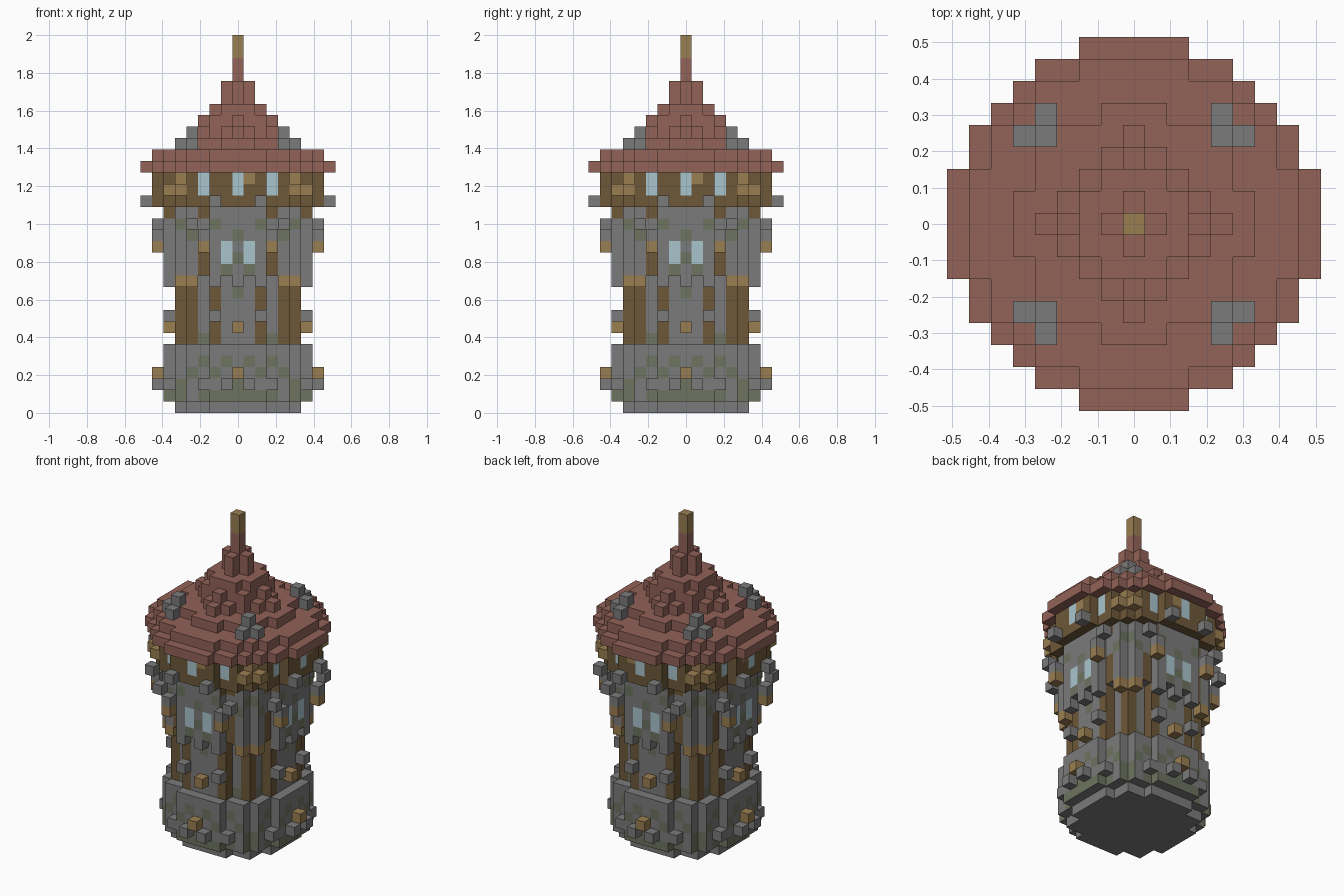
import bpy
import bmesh
from mathutils import Vector

UNIT = 2 / 33          # edge of one block
REACH = range(-8, 9)

if "Cube" in bpy.data.objects:
    bpy.data.objects.remove(bpy.data.objects["Cube"])


def srgb(*rgb):
    return tuple(((c / 255 + 0.055) / 1.055) ** 2.4 for c in rgb) + (1,)


PALETTE = {
    "stone": srgb(122, 123, 122),
    "moss": srgb(109, 115, 96),
    "dark_wood": srgb(109, 88, 56),
    "light_wood": srgb(154, 126, 82),
    "roof_tile": srgb(146, 98, 88),
    "glass": srgb(168, 197, 205),
}
NAMES = list(PALETTE)
MATERIALS = []
for name, colour in PALETTE.items():
    mat = bpy.data.materials.new(name)
    mat.use_nodes = True
    mat.diffuse_color = colour
    bsdf = mat.node_tree.nodes["Principled BSDF"]
    bsdf.inputs["Base Color"].default_value = colour
    bsdf.inputs["Roughness"].default_value = 0.9
    MATERIALS.append(mat)

parts = {}             # part name -> {block: colour}


def put(part, block, colour):
    """Place one block, replacing whatever stood there."""
    for blocks in parts.values():
        blocks.pop(block, None)
    parts.setdefault(part, {})[block] = colour


def disc(part, layers, radius, colour):
    """Round layers of blocks."""
    for z in layers:
        for x in REACH:
            for y in REACH:
                if x * x + y * y <= (radius + 0.4) ** 2:
                    put(part, (x, y, z), colour)


def studs(part, layers, out, along, colour):
    """The same block repeated on all four sides, mirrored."""
    for z in layers:
        for t in along:
            for a in (-out, out):
                for b in (-t, t):
                    put(part, (a, b, z), colour)
                    put(part, (b, a, z), colour)


# Stone foot and base with corner piers
disc("foot", [0], 5, "stone")
studs("foot", [0], 4, (4,), "stone")
disc("base", range(1, 6), 6, "stone")
studs("base", range(1, 6), 5, (4,), "stone")
studs("base_studs", [2], 7, (1,), "stone")
studs("base_studs", [2], 6, (3,), "stone")
studs("base_lugs", [3], 7, (0,), "light_wood")

# Narrow shaft with timber corner posts and their capitals
disc("shaft", range(6, 12), 5, "shaft")
studs("shaft", range(6, 11), 4, (4,), "shaft")
studs("post_capitals", [11], 5, (4,), "light_wood")
studs("post_capitals", [11], 4, (4,), "light_wood")
studs("shaft_lugs", [7], 6, (0,), "light_wood")
studs("shaft_studs", [8], 6, (2,), "stone")
studs("shaft_corbels", [11], 6, (0, 2), "stone")

# Wider window storey with stone corners and corbels
disc("window_storey", range(12, 18), 6, "wall")
studs("window_storey", range(12, 18), 5, (4,), "wall")
studs("window_lugs", [14], 7, (3,), "light_wood")
studs("window_studs", [15], 7, (3,), "stone")
studs("corner_corbels", [16], 7, (4,), "stone")

# Timber gallery under the eaves
disc("gallery", range(18, 21), 7, "gallery")
studs("gallery_studs", [18], 8, (2,), "stone")
studs("gallery_braces", [19], 6, (5,), "light_wood")
studs("gallery_braces", [20], 5, (5,), "light_wood")

# Stepped roof
for z, radius in zip(range(21, 29), (8, 7, 4.8, 3, 2.5, 2, 1, 1)):
    disc("roof", [z], radius, "roof_tile")
studs("roof_ridges", [24], 4, (0,), "roof_tile")
studs("roof_ridges", [25], 3, (0,), "roof_tile")
studs("roof_stones", [23], 5, (4,), "stone")
studs("roof_stones", [23, 24], 4, (4,), "stone")
disc("spire", [29, 30], 0, "roof_tile")
disc("spire_tip", [31, 32], 0, "light_wood")

# Moss patches: layer -> distances from the middle of a side
MOSS = {1: (0, 1, 2, 3, 5, 6), 2: (0, 1, 5), 3: (2, 4), 4: (1, 3),
        6: (3,), 10: (0,), 12: (1,), 13: (0,), 15: (0, 4), 16: (2, 5)}


def paint(colour, along, z):
    """Colour of an upright wall face by its distance from the middle of its side."""
    t = abs(along)
    if colour == "shaft":
        if t == 2 or t >= 4:
            return "dark_wood"
    elif colour == "wall":
        if t == 1 and z in (13, 14):
            return "glass"
        if t == 3 and z < 15 or t in (3, 6) and z == 17:
            return "dark_wood"
    elif colour == "gallery":
        if along == 1 and z == 20:
            return "light_wood"
        return "glass" if t in (0, 3) and z > 18 else "dark_wood"
    return "moss" if t in MOSS.get(z, ()) else "stone"


FLAT = {"shaft": "stone", "wall": "stone", "gallery": "dark_wood"}
AXES = [Vector(v) for v in ((1, 0, 0), (0, 1, 0), (0, 0, 1))]
solid = {b for blocks in parts.values() for b in blocks}

for part, blocks in parts.items():
    bm = bmesh.new()
    is_wall = part in ("base", "shaft", "window_storey", "gallery")
    for block, colour in blocks.items():
        for i, axis in enumerate(AXES):
            for side in (-1, 1):
                near = list(block)
                near[i] += side
                if tuple(near) in solid:
                    continue
                # Outer face of the block
                n, u = axis * side, AXES[(i + 1) % 3]
                v = n.cross(u)
                mid = Vector(block) + Vector((0, 0, 0.5)) + n / 2
                ring = [mid + (a * u + b * v) / 2 for a, b in ((-1, -1), (1, -1), (1, 1), (-1, 1))]
                face = bm.faces.new([bm.verts.new(p * UNIT) for p in ring])
                shade = FLAT.get(colour, colour)
                if is_wall and i < 2:
                    shade = paint(colour, block[1 - i], block[2])
                face.material_index = NAMES.index(shade)
    bmesh.ops.remove_doubles(bm, verts=bm.verts, dist=UNIT / 20)
    bmesh.ops.dissolve_limit(bm, angle_limit=0.01, verts=bm.verts, edges=bm.edges,
                             delimit={'MATERIAL'})
    mesh = bpy.data.meshes.new(part)
    bm.to_mesh(mesh)
    bm.free()
    for mat in MATERIALS:
        mesh.materials.append(mat)
    bpy.context.collection.objects.link(bpy.data.objects.new(part, mesh))
